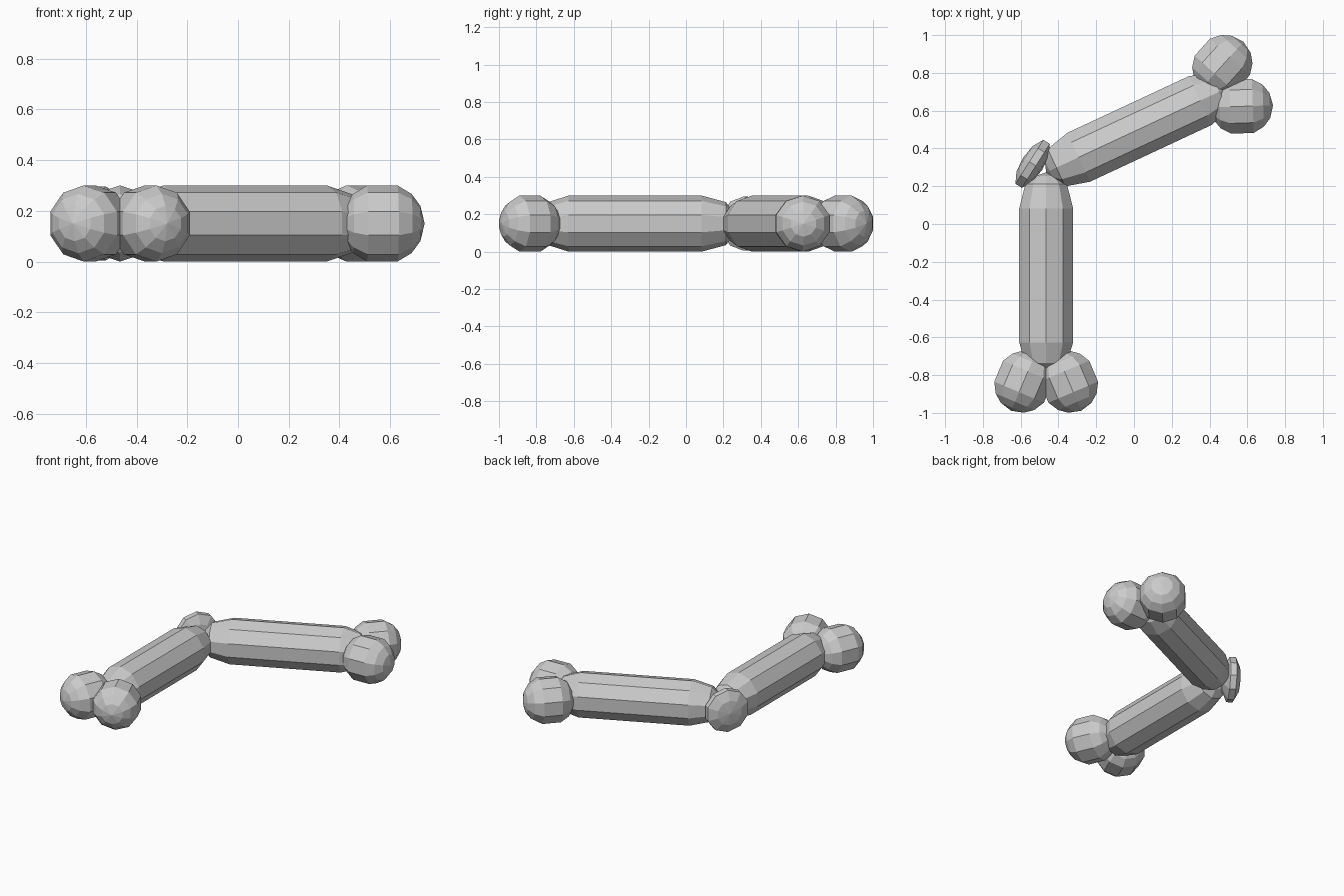
import bpy, bmesh
from math import sin, cos, pi, radians
from mathutils import Vector

if "Cube" in bpy.data.objects:
    bpy.data.objects.remove(bpy.data.objects["Cube"])

SIDES = 10
KNEE = Vector((-0.465, 0.273, 0.15))

# Faceted solid turned around a horizontal axis; profile = (distance, radius), poles at both ends
def lathe(name, profile, origin, angle):
    bm = bmesh.new()
    rings = []
    for d, r in profile:
        if r == 0:
            rings.append([bm.verts.new((d, 0, 0))] * SIDES)
        else:
            rings.append([bm.verts.new((d, r * sin(2 * pi * k / SIDES), r * cos(2 * pi * k / SIDES)))
                          for k in range(SIDES)])
    for a, b in zip(rings, rings[1:]):
        for k in range(SIDES):
            n = (k + 1) % SIDES
            bm.faces.new(list(dict.fromkeys((a[k], b[k], b[n], a[n]))))
    bmesh.ops.recalc_face_normals(bm, faces=bm.faces)
    mesh = bpy.data.meshes.new(name)
    bm.to_mesh(mesh)
    bm.free()
    ob = bpy.data.objects.new(name, mesh)
    ob.location = origin
    ob.rotation_euler.z = angle
    bpy.context.collection.objects.link(ob)
    return ob

# Symmetric profile from its positive half
def both_ends(half):
    return [(-d, r) for d, r in half] + [(d, r) for d, r in reversed(half)]

SHAFT = [(0.0, 0), (0.02, 0.065), (0.06, 0.115), (0.19, 0.15),
         (0.90, 0.15), (1.01, 0.115), (1.05, 0.065), (1.07, 0)]
KNOB = both_ends([(0.167, 0), (0.15, 0.07), (0.115, 0.117), (0.06, 0.15)])
CAP = both_ends([(0.06, 0), (0.05, 0.085), (0.02, 0.145)])

# Two bones: heading and distance from the knee to the knobs
for label, deg, reach in (("lower", -90, 1.108), ("upper", 25, 1.085)):
    a = radians(deg)
    along = Vector((cos(a), sin(a), 0))
    across = Vector((-sin(a), cos(a), 0))
    lathe(label + "_bone_shaft", SHAFT, KNEE, a)
    # pair of splayed end knobs
    for side, s in (("left", 1), ("right", -1)):
        lathe(f"{label}_bone_{side}_knob", KNOB,
              KNEE + along * reach + across * 0.12 * s, a + s * radians(23))

# Kneecap disc on the outside of the bend
out = radians(147.5)
lathe("kneecap", CAP, KNEE + Vector((cos(out), sin(out), 0)) * 0.085, out)
